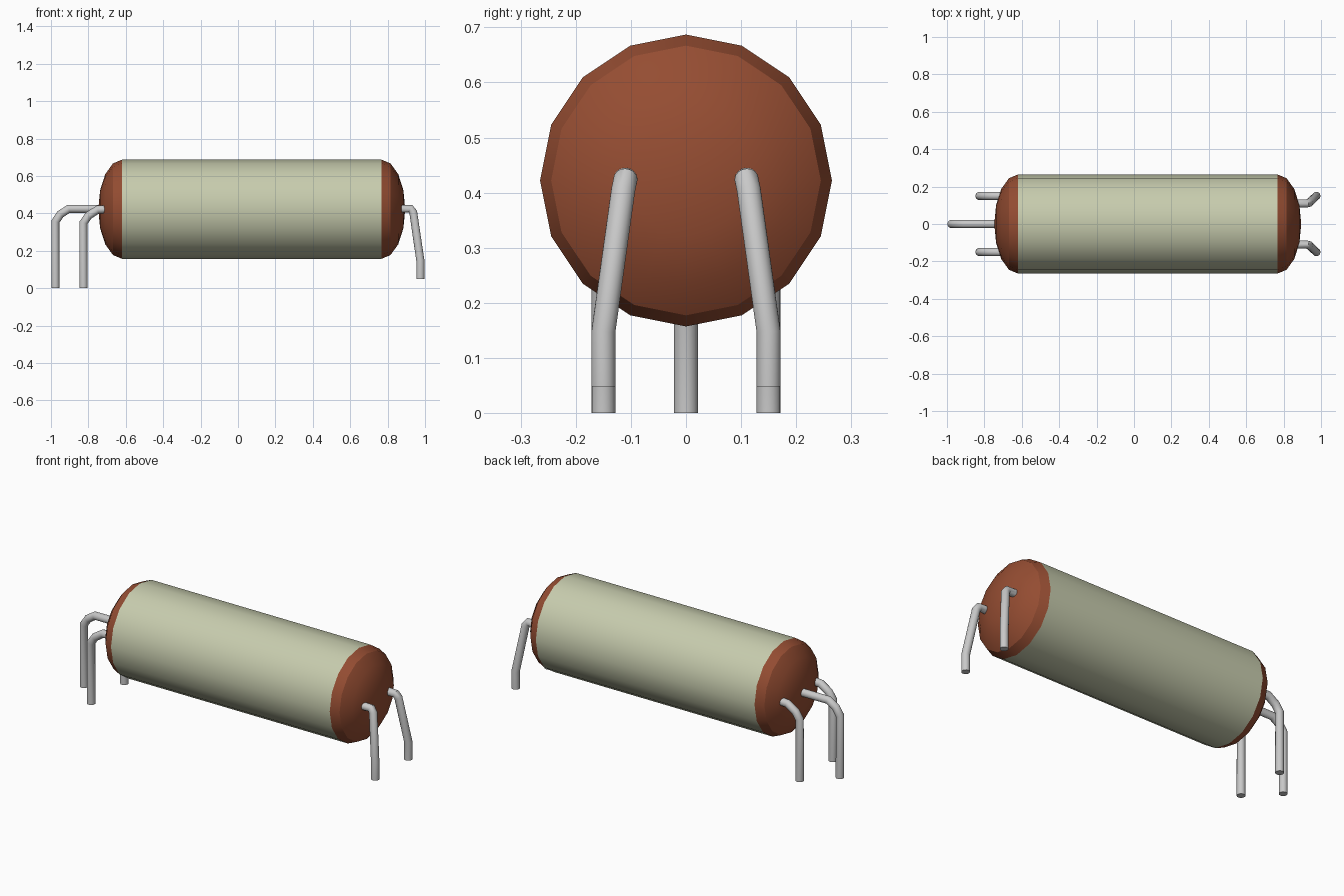
import bpy, bmesh, math

cube = bpy.data.objects.get("Cube")
if cube:
    bpy.data.objects.remove(cube, do_unlink=True)

SIDES = 16
RADIUS = 0.265
AXIS_Z = 0.422
X_LEFT, X_RIGHT = -0.62, 0.767
CAP_DEPTH = 0.127


def make_material(name, rgb):
    mat = bpy.data.materials.new(name)
    mat.use_nodes = True
    mat.diffuse_color = (*rgb, 1)
    bsdf = next(n for n in mat.node_tree.nodes if n.type == 'BSDF_PRINCIPLED')
    bsdf.inputs["Base Color"].default_value = (*rgb, 1)
    return mat


def smooth(obj, degrees):
    bpy.ops.object.select_all(action='DESELECT')
    obj.select_set(True)
    bpy.context.view_layer.objects.active = obj
    bpy.ops.object.shade_smooth_by_angle(angle=math.radians(degrees))


def lathe(name, profile, mat):
    """Spin (x, radius) points around the long axis; zero radius makes a pole."""
    bm = bmesh.new()
    rings = []
    for x, r in profile:
        if r < 1e-5:
            rings.append([bm.verts.new((x, 0, AXIS_Z))] * SIDES)
            continue
        angles = [2 * math.pi * i / SIDES for i in range(SIDES)]
        rings.append([bm.verts.new((x, r * math.sin(a), AXIS_Z + r * math.cos(a)))
                      for a in angles])
    for a, b in zip(rings, rings[1:]):
        for i in range(SIDES):
            j = (i + 1) % SIDES
            corners = list(dict.fromkeys((a[i], a[j], b[j], b[i])))
            bm.faces.new(corners)
    bmesh.ops.recalc_face_normals(bm, faces=bm.faces)
    # Open shells: make sure every face points away from the body centre
    for f in bm.faces:
        c = f.calc_center_median()
        c.z -= AXIS_Z
        if f.normal.dot(c) < 0:
            f.normal_flip()
    mesh = bpy.data.meshes.new(name)
    bm.to_mesh(mesh)
    bm.free()
    obj = bpy.data.objects.new(name, mesh)
    bpy.context.collection.objects.link(obj)
    mesh.materials.append(mat)
    smooth(obj, 30)
    return obj


def wire(name, points, mat, radius=0.022):
    """Round bent wire through the given points."""
    curve = bpy.data.curves.new(name, 'CURVE')
    curve.dimensions = '3D'
    curve.bevel_depth = radius
    curve.bevel_resolution = 6
    curve.use_fill_caps = True
    spline = curve.splines.new('POLY')
    spline.points.add(len(points) - 1)
    for p, co in zip(spline.points, points):
        p.co = (*co, 1)
    obj = bpy.data.objects.new(name, curve)
    bpy.context.collection.objects.link(obj)
    curve.materials.append(mat)
    bpy.ops.object.select_all(action='DESELECT')
    obj.select_set(True)
    bpy.context.view_layer.objects.active = obj
    bpy.ops.object.convert(target='MESH')
    smooth(bpy.context.view_layer.objects.active, 40)


sage = make_material("sage_sleeve", (0.57, 0.60, 0.42))
brown = make_material("brown_resin", (0.30, 0.074, 0.032))
metal = make_material("grey_metal", (0.58, 0.58, 0.58))

# Sleeve
lathe("sleeve", [(X_LEFT, RADIUS), (X_RIGHT, RADIUS)], sage)

# Domed end caps, quarter ellipse profile
for name, x0, side in (("right_end_cap", X_LEFT, -1), ("left_end_cap", X_RIGHT, 1)):
    steps = [math.radians(22.5 * i) for i in range(5)]
    lathe(name, [(x0 + side * CAP_DEPTH * math.sin(a), RADIUS * math.cos(a))
                 for a in steps], brown)

# Centre pin and pin pair at the -x end
wire("centre_pin", [(-0.70, 0, 0.424), (-0.905, 0, 0.424), (-0.95, 0, 0.395),
                    (-0.976, 0, 0.356), (-0.976, 0, 0)], metal)
for name, s in (("front", -1), ("back", 1)):
    y = 0.15 * s
    wire(name + "_inner_pin", [(-0.66, y, 0.424), (-0.75, y, 0.42), (-0.80, y, 0.387),
                               (-0.826, y, 0.35), (-0.826, y, 0)], metal)
    # Splayed pins at the +x end
    wire(name + "_splayed_pin", [(0.85, 0.11 * s, 0.424), (0.923, 0.11 * s, 0.424),
                                 (0.937, 0.114 * s, 0.405), (0.975, y, 0.147),
                                 (0.975, y, 0.048)], metal)
